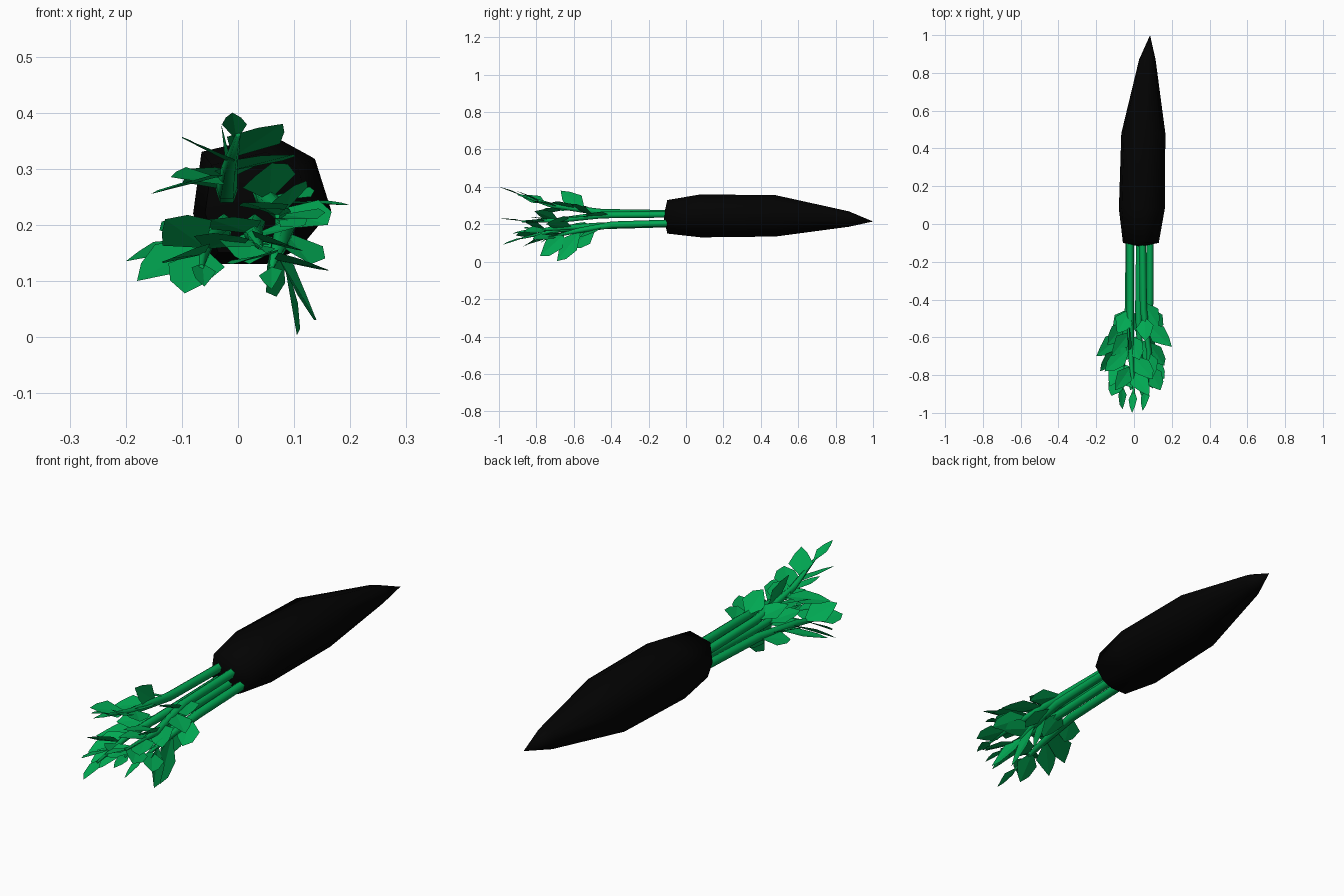
import bpy, bmesh, random
from math import sin, cos, tau
from mathutils import Vector

random.seed(11)
cube = bpy.data.objects.get("Cube")
if cube:
    bpy.data.objects.remove(cube)


def material(name, rgb):
    m = bpy.data.materials.new(name)
    m.use_nodes = True
    m.diffuse_color = (*rgb, 1)
    bsdf = next(n for n in m.node_tree.nodes if n.type == 'BSDF_PRINCIPLED')
    bsdf.inputs["Base Color"].default_value = (*rgb, 1)
    return m


BLACK = material("root black", (0.0007, 0.0007, 0.0007))
GREEN = material("leaf green", (0.0003, 0.39, 0.085))


def finish(bm, name, mat, smooth=None):
    if smooth:
        bmesh.ops.recalc_face_normals(bm, faces=bm.faces)
    mesh = bpy.data.meshes.new(name)
    bm.to_mesh(mesh)
    bm.free()
    mesh.materials.append(mat)
    ob = bpy.data.objects.new(name, mesh)
    bpy.context.collection.objects.link(ob)
    if smooth:
        bpy.ops.object.select_all(action='DESELECT')
        ob.select_set(True)
        bpy.context.view_layer.objects.active = ob
        bpy.ops.object.shade_smooth_by_angle(angle=smooth)


def skin(bm, rings, start, end):
    """Bridge equal rings and close both ends to a point."""
    rows = [[bm.verts.new(p) for p in ring] for ring in rings]
    n = len(rows[0])
    for a, b in zip(rows, rows[1:]):
        for i in range(n):
            bm.faces.new((a[i], a[(i + 1) % n], b[(i + 1) % n], b[i]))
    for row, point in ((rows[0], start), (rows[-1], end)):
        tip = bm.verts.new(point)
        for i in range(n):
            bm.faces.new((row[i], row[(i + 1) % n], tip))


def on_path(path, y):
    for a, b in zip(path, path[1:]):
        if y >= b.y:
            return a.lerp(b, min(1, max(0, (y - a.y) / (b.y - a.y))))
    return path[-1]


def leaflet(bm, base, tip, widest):
    """Angular blade folded slightly along its midrib."""
    d = tip - base
    if abs(d.z) > .09:
        ref = Vector((1, random.uniform(-.2, .2), .3))
    else:
        ref = Vector((random.uniform(-.6, .6), random.uniform(-.2, .2), 1))
    side = d.cross(ref).normalized()
    up = side.cross(d).normalized()
    width = min(widest, d.length * .34)

    def at(t, s):
        return bm.verts.new(base + d * t + side * width * s + up * .006 * abs(s))

    root, middle, point = at(0, 0), at(.65, 0), at(1, 0)
    for s in (1, -1):
        low = at(random.uniform(.35, .5), s)
        high = at(random.uniform(.72, .82), s * random.uniform(.5, .75))
        face = (root, low, high, point, middle)
        bm.faces.new(face if s < 0 else face[::-1])


def stalk(name, points, tips):
    path = [Vector(p) for p in points]
    # Tapered five-sided stem
    bm = bmesh.new()
    rings = [[p + Vector((r * sin(i * tau / 5), 0, r * cos(i * tau / 5))) for i in range(5)]
             for p, r in zip(path, (.02, .02, .015, .005))]
    skin(bm, rings, path[0], path[-1])
    finish(bm, name + "_stalk", GREEN, 1.3)
    # Leaflets along the stem, the first being the slim end one
    bm = bmesh.new()
    for i, t in enumerate(tips):
        tip = Vector(t)
        leaflet(bm, on_path(path, tip.y + .13), tip, .05 if i else .022)
    finish(bm, name + "_leaflets", GREEN)


# Root: an uneven octagon scaled along y, ending in a point
section = [(.02, .115), (.093, .075), (.123, -.02), (.065, -.09),
           (.01, -.115), (-.09, -.115), (-.12, -.025), (-.105, .085)]
stations = [(-.10, .035, .24, .78), (.08, .04, .245, 1),
            (.48, .048, .245, .96), (.87, .07, .228, .36)]
bm = bmesh.new()
skin(bm, [[(cx + u * s, y, cz + v * s) for u, v in section]
          for y, cx, cz, s in stations], (.035, -.12, .24), (.085, 1, .215))
finish(bm, "root", BLACK, 1.2)

# Stalks: stem path, then leaflet tips
stalk("upper",
      [(-.02, -.09, .256), (-.02, -.45, .262), (-.015, -.72, .3), (0, -.9, .36)],
      [(-.01, -1, .4), (.08, -.91, .38), (-.1, -.88, .355), (-.155, -.78, .255),
       (.1, -.82, .325), (-.03, -.67, .38), (-.09, -.58, .3), (.03, -.72, .32),
       (-.12, -.7, .285)])
stalk("left",
      [(.045, -.09, .252), (.05, -.45, .248), (.08, -.68, .22), (.07, -.88, .215)],
      [(.045, -.99, .23), (.14, -.88, .21), (.2, -.65, .235), (.1, -.81, .27),
       (.01, -.84, .24), (.13, -.54, .25), (.16, -.75, .2), (.06, -.62, .31)])
stalk("lower",
      [(.085, -.09, .205), (.085, -.4, .195), (.075, -.58, .165), (.06, -.74, .125)],
      [(.06, -.87, .085), (.105, -.69, .003), (.14, -.78, .03), (.16, -.82, .12),
       (.05, -.61, .08), (-.01, -.77, .13), (.13, -.57, .13)])
stalk("middle",
      [(.03, -.09, .2), (.025, -.45, .19), (.03, -.68, .18), (.04, -.84, .16)],
      [(.05, -.93, .15), (.12, -.74, .2), (-.05, -.72, .21), (.02, -.58, .13),
       (.1, -.87, .16), (-.02, -.88, .16)])
stalk("right",
      [(-.025, -.09, .2), (-.03, -.45, .19), (-.055, -.68, .17), (-.065, -.88, .125)],
      [(-.06, -.98, .09), (-.18, -.78, .1), (-.2, -.7, .135), (-.095, -.87, .078),
       (-.13, -.86, .21), (0, -.87, .18), (-.1, -.58, .15), (-.14, -.64, .19),
       (-.12, -.91, .14)])
